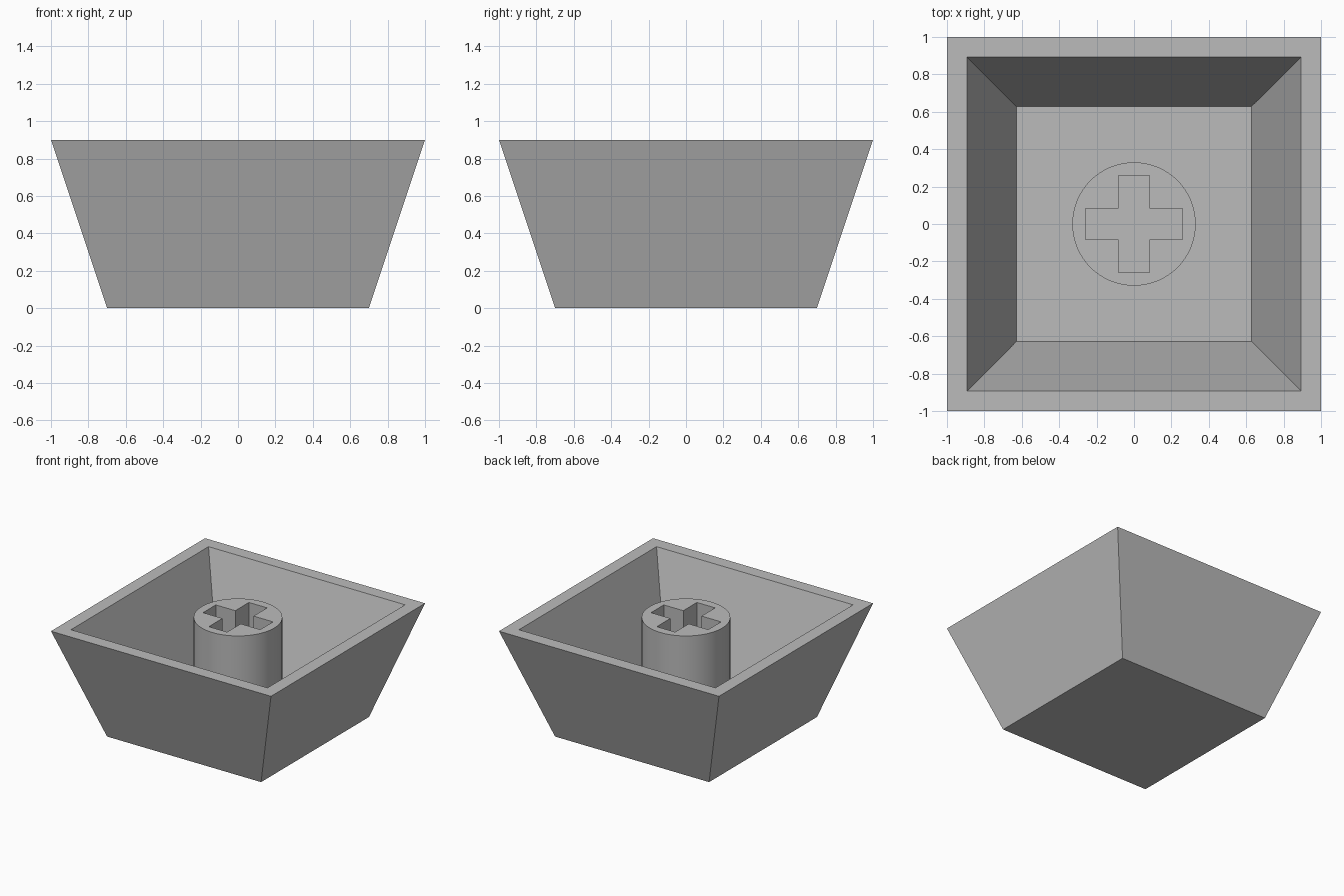
import bpy
import bmesh

if "Cube" in bpy.data.objects:
    bpy.data.objects.remove(bpy.data.objects["Cube"])

TOP = 0.9       # rim height
FLOOR = 0.105   # inside floor height

grey = bpy.data.materials.new("light grey")
grey.diffuse_color = (0.5, 0.5, 0.5, 1)
grey.use_nodes = True
grey.node_tree.nodes["Principled BSDF"].inputs["Base Color"].default_value = grey.diffuse_color


def make_object(name, bm):
    bmesh.ops.recalc_face_normals(bm, faces=bm.faces)
    mesh = bpy.data.meshes.new(name)
    bm.to_mesh(mesh)
    bm.free()
    mesh.materials.append(grey)
    obj = bpy.data.objects.new(name, mesh)
    bpy.context.collection.objects.link(obj)
    return obj


def square_ring(bm, half, z):
    corners = ((-1, -1), (1, -1), (1, 1), (-1, 1))
    return [bm.verts.new((x * half, y * half, z)) for x, y in corners]


# Cap shell: square rings from outer base, over the rim, down to the inside floor
bm = bmesh.new()
rings = [square_ring(bm, h, z) for h, z in
         ((0.7, 0), (1.0, TOP), (0.893, TOP), (0.627, FLOOR))]
for a, b in zip(rings, rings[1:]):
    for i in range(4):
        j = (i + 1) % 4
        bm.faces.new((a[i], a[j], b[j], b[i]))
bm.faces.new(rings[0][::-1])
bm.faces.new(rings[-1])
make_object("cap_shell", bm)

# Round stem, sunk slightly into the floor
bm = bmesh.new()
bmesh.ops.create_cone(bm, cap_ends=True, segments=64, radius1=0.33, radius2=0.33,
                      depth=TOP - 0.07)
bmesh.ops.translate(bm, verts=bm.verts, vec=(0, 0, (TOP + 0.07) / 2))
stem = make_object("stem", bm)

# Cross-shaped cutter for the socket in the stem
bm = bmesh.new()
w, r = 0.083, 0.26
outline = [(w, r), (w, w), (r, w), (r, -w), (w, -w), (w, -r),
           (-w, -r), (-w, -w), (-r, -w), (-r, w), (-w, w), (-w, r)]
base = bm.faces.new([bm.verts.new((x, y, 0.02)) for x, y in outline])
top = bmesh.ops.extrude_face_region(bm, geom=[base], use_keep_orig=True)
bmesh.ops.translate(bm, vec=(0, 0, 1),
                    verts=[v for v in top["geom"] if isinstance(v, bmesh.types.BMVert)])
cutter = make_object("cross_cutter", bm)
cutter.hide_render = True

# Cut the socket and smooth the round side
cut = stem.modifiers.new("socket", 'BOOLEAN')
cut.operation = 'DIFFERENCE'
cut.solver = 'EXACT'
cut.object = cutter
bpy.context.view_layer.objects.active = stem
stem.select_set(True)
bpy.ops.object.modifier_apply(modifier=cut.name)
bpy.ops.object.shade_smooth_by_angle()
bpy.data.objects.remove(cutter)
